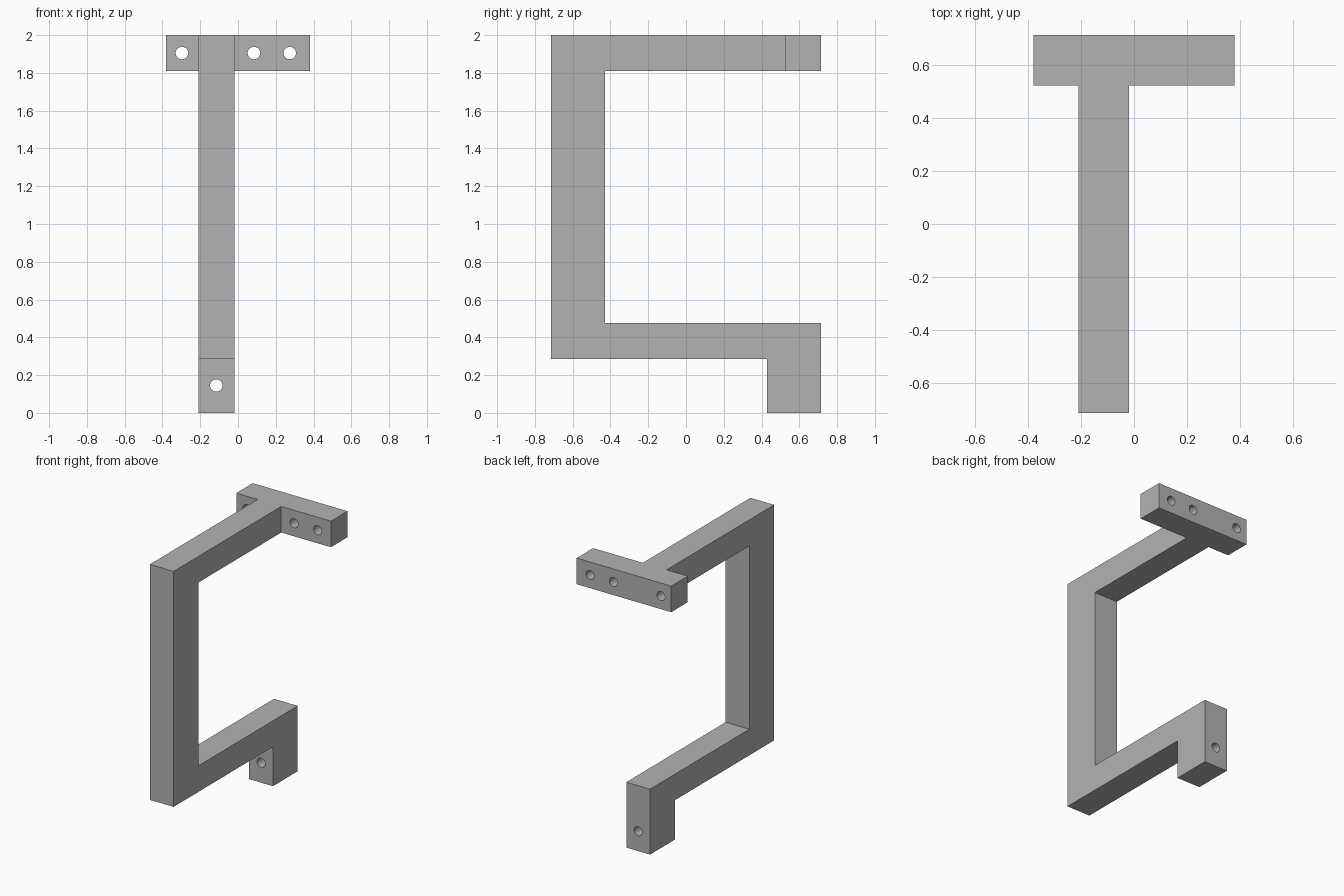
import bpy
import bmesh
import math

cube = bpy.data.objects.get("Cube")
if cube:
    bpy.data.objects.remove(cube, do_unlink=True)

GREY = (0.45, 0.45, 0.45, 1)
grey = bpy.data.materials.new("plain grey")
grey.use_nodes = True
grey.diffuse_color = GREY
grey.node_tree.nodes["Principled BSDF"].inputs["Base Color"].default_value = GREY

HALF_DEPTH = 0.714
BACK_BAR = 0.524           # front face of the mounting bar
ARM_LEFT, ARM_RIGHT = -0.21, -0.019
BAR_HALF = 0.381
BAR_BOTTOM, TOP = 1.81, 2.0
HOLE_RADIUS = 0.033


def new_object(name, bm):
    bmesh.ops.recalc_face_normals(bm, faces=bm.faces)
    mesh = bpy.data.meshes.new(name)
    bm.to_mesh(mesh)
    bm.free()
    mesh.materials.append(grey)
    obj = bpy.data.objects.new(name, mesh)
    bpy.context.collection.objects.link(obj)
    return obj


def extrude_profile(name, points, offset):
    """Fill a closed outline and push it along the offset."""
    bm = bmesh.new()
    face = bm.faces.new([bm.verts.new(p) for p in points])
    moved = bmesh.ops.extrude_face_region(bm, geom=[face], use_keep_orig=True)
    verts = [v for v in moved["geom"] if isinstance(v, bmesh.types.BMVert)]
    bmesh.ops.translate(bm, verts=verts, vec=offset)
    return new_object(name, bm)


def boolean(target, tool, operation):
    mod = target.modifiers.new(tool.name, 'BOOLEAN')
    mod.operation = operation
    mod.solver = 'EXACT'
    mod.object = tool
    tool.hide_render = True
    tool.hide_set(True)
    bpy.context.view_layer.objects.active = target
    target.select_set(True)
    bpy.ops.object.modifier_apply(modifier=mod.name)
    bpy.data.objects.remove(tool, do_unlink=True)


# Bent arm with its foot, as a side outline
side = [(-HALF_DEPTH, TOP), (-HALF_DEPTH, 0.286), (0.429, 0.286), (0.429, 0),
        (HALF_DEPTH, 0), (HALF_DEPTH, 0.476), (-0.429, 0.476),
        (-0.429, BAR_BOTTOM), (BACK_BAR, BAR_BOTTOM), (BACK_BAR, TOP)]
bracket = extrude_profile("bracket", [(ARM_LEFT, y, z) for y, z in side],
                          (ARM_RIGHT - ARM_LEFT, 0, 0))

# Crossbar, overlapped into the arm by its T-shaped top outline
top = [(-BAR_HALF, HALF_DEPTH), (-BAR_HALF, BACK_BAR), (ARM_LEFT, BACK_BAR),
       (ARM_LEFT, 0), (ARM_RIGHT, 0), (ARM_RIGHT, BACK_BAR),
       (BAR_HALF, BACK_BAR), (BAR_HALF, HALF_DEPTH)]
crossbar = extrude_profile("crossbar", [(x, y, BAR_BOTTOM) for x, y in top],
                           (0, 0, TOP - BAR_BOTTOM))
boolean(bracket, crossbar, 'UNION')

# Screw holes through the crossbar and the foot
for x, z in [(-0.297, 1.905), (0.084, 1.905), (0.274, 1.905), (-0.115, 0.145)]:
    bm = bmesh.new()
    bmesh.ops.create_cone(bm, cap_ends=True, segments=32, radius1=HOLE_RADIUS,
                          radius2=HOLE_RADIUS, depth=0.6)
    hole = new_object("hole_cutter", bm)
    hole.rotation_euler.x = math.pi / 2
    hole.location = (x, 0.6, z)
    bpy.context.view_layer.update()
    boolean(bracket, hole, 'DIFFERENCE')

# Smooth hole walls, crisp edges elsewhere
bpy.ops.object.select_all(action='DESELECT')
bracket.select_set(True)
bpy.context.view_layer.objects.active = bracket
bpy.ops.object.shade_smooth_by_angle(angle=math.radians(30))
